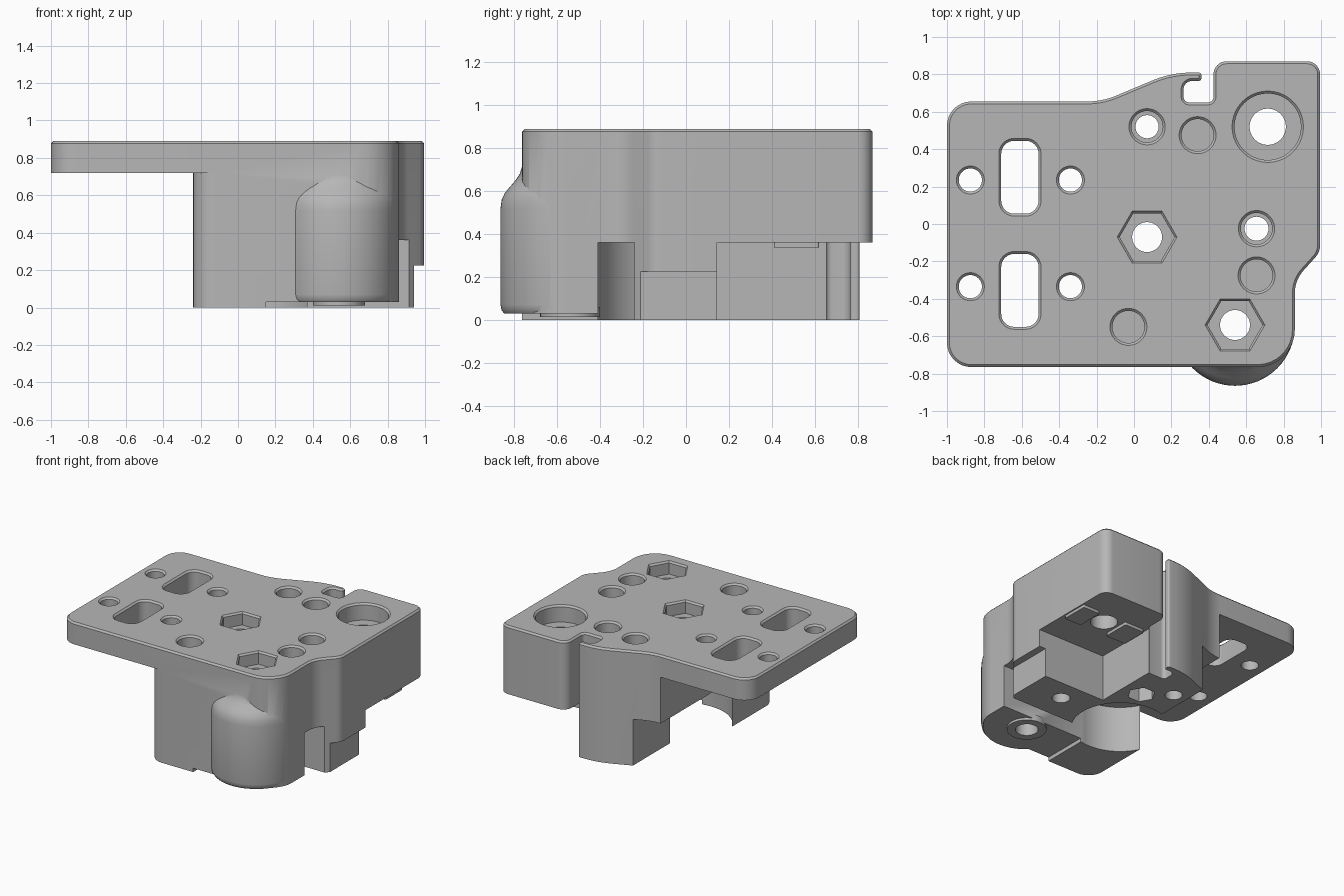
import bpy
import bmesh
import math
from mathutils import Vector

cube = bpy.data.objects.get("Cube")
if cube:
    bpy.data.objects.remove(cube, do_unlink=True)

grey = bpy.data.materials.new("plain grey")
grey.use_nodes = True
colour = (0.47, 0.47, 0.47, 1)
grey.diffuse_color = colour
grey.node_tree.nodes["Principled BSDF"].inputs["Base Color"].default_value = colour

TOP, PLATE, ROOF = 0.89, 0.72, 0.36
LOW, HIGH = -0.1, 1.0
EDGE = 0.013


def rounded(corners, steps=8):
    """Outline with each (x, y, radius) corner filleted."""
    out = []
    for i, (x, y, r) in enumerate(corners):
        p = Vector((x, y))
        a = (Vector(corners[i - 1][:2]) - p).normalized()
        b = (Vector(corners[(i + 1) % len(corners)][:2]) - p).normalized()
        if r == 0:
            out.append((x, y))
            continue
        half = a.angle(b) / 2
        c = p + (a + b).normalized() * r / math.sin(half)
        s = p + a * r / math.tan(half) - c
        e = p + b * r / math.tan(half) - c
        turn = math.atan2(s.x * e.y - s.y * e.x, s.dot(e))
        for k in range(steps + 1):
            t = turn * k / steps
            out.append((c.x + s.x * math.cos(t) - s.y * math.sin(t),
                        c.y + s.x * math.sin(t) + s.y * math.cos(t)))
    return out


def ring(x, y, r, n=40):
    return [(x + r * math.cos(math.tau * k / n), y + r * math.sin(math.tau * k / n))
            for k in range(n)]


def rect(x0, x1, y0, y1, r=0):
    return rounded([(x0, y0, r), (x1, y0, r), (x1, y1, r), (x0, y1, r)])


def loft(name, layers):
    """Closed solid through (outline, height) layers."""
    bm = bmesh.new()
    rows = [[bm.verts.new((x, y, z)) for x, y in o] for o, z in layers]
    for lo, hi in zip(rows, rows[1:]):
        for i in range(len(lo)):
            bm.faces.new((lo[i - 1], lo[i], hi[i], hi[i - 1]))
    bm.faces.new(rows[0][::-1])
    bm.faces.new(rows[-1])
    bmesh.ops.recalc_face_normals(bm, faces=bm.faces)
    mesh = bpy.data.meshes.new(name)
    bm.to_mesh(mesh)
    bm.free()
    mesh.materials.append(grey)
    obj = bpy.data.objects.new(name, mesh)
    bpy.context.collection.objects.link(obj)
    return obj


def prism(name, outline, z0, z1):
    return loft(name, [(outline, z0), (outline, z1)])


def combine(tool, operation="DIFFERENCE"):
    mod = body.modifiers.new("shape", "BOOLEAN")
    mod.operation, mod.object, mod.solver = operation, tool, "EXACT"
    bpy.context.view_layer.objects.active = body
    bpy.ops.object.modifier_apply(modifier=mod.name)
    bpy.data.objects.remove(tool, do_unlink=True)


def pocket(shape, floor):
    """Cut from the top with a chamfered rim; shape(d) is the outline grown by d."""
    combine(loft("pocket", [(shape(0), floor), (shape(0), TOP - EDGE),
                            (shape(EDGE), TOP), (shape(EDGE), HIGH)]))


# Main body outline, with the hooked slot at the back
outline = rounded([
    (-1, -0.765, 0.13), (0.86, -0.765, 0.2), (0.86, -0.3, 0.18), (0.995, -0.15, 0.1),
    (0.995, 0.87, 0.07), (0.425, 0.87, 0.07), (0.425, 0.65, 0.03), (0.265, 0.65, 0.03),
    (0.265, 0.765, 0.045), (0.36, 0.765, 0.015), (0.36, 0.81, 0.015),
    (0.2, 0.81, 0.55), (-0.17, 0.655, 0.4), (-1, 0.655, 0.13)])
body = prism("main_body", outline, 0, TOP)
bm = bmesh.new()
bm.from_mesh(body.data)
rim = [e for e in bm.edges if all(v.co.z > TOP - 0.01 for v in e.verts)]
bmesh.ops.bevel(bm, geom=rim, offset=EDGE, segments=1, affect="EDGES")
bm.to_mesh(body.data)
bm.free()

# Bulging front column that blends back under the plate
bx, by, br = 0.54, -0.545, 0.32
column = [(0.025, 0, 0.02), (0.045, 0, 0.005), (0.07, 0, 0), (0.52, 0, 0),
          (0.56, 0.006, 0), (0.59, 0.02, 0), (0.615, 0.04, 0), (0.65, 0.07, 0),
          (0.68, 0.09, 0), (0.72, 0.102, 0), (0.77, 0.106, 0)]
combine(loft("column", [(ring(bx, by + s, br - d, 64), z) for z, s, d in column]), "UNION")

# Space under the overhanging plate, leaving a rounded front corner
arc = [(-0.12 - 0.12 * math.sin(t), -0.645 - 0.12 * math.cos(t))
       for t in [math.pi / 2 * k / 8 for k in range(9)]]
combine(prism("under_plate", [(-1.2, -1), (-0.12, -1)] + arc + [(-0.24, 1), (-1.2, 1)],
              LOW, PLATE))

# Lower recesses: rear corner, side trim, channel, left side, gear cavity, front sole
gx, gy = 0.07, -0.07
for name, shape, z in [
        ("rear_recess", rect(0.41, 1.2, 0.145, 1.1), ROOF),
        ("side_trim", rect(0.94, 1.2, -0.4, 0.145), 0.225),
        ("channel", rect(gx, 1.2, -0.41, -0.24), ROOF),
        ("left_recess", rect(-0.6, -0.04, gy, 1.1), ROOF),
        ("gear_cavity", ring(gx, gy, 0.345, 64), ROOF),
        ("front_sole", rect(0.15, 1.2, -1.1, -0.4), 0.03)]:
    combine(prism(name, shape, LOW, z))

# Collar under the column and lugs under the rear corner
combine(prism("collar", ring(bx, -0.54, 0.14), 0.012, 0.06), "UNION")
for x0, x1 in [(0.43, 0.6), (0.84, 0.985)]:
    combine(prism("lug", rect(x0, x1, 0.41, 0.62, 0.01), 0.337, 0.4), "UNION")

# Round holes: x, y, radius, floor
for x, y, r, floor in [
        (-0.875, 0.235, 0.062, LOW), (-0.34, 0.235, 0.062, LOW),
        (-0.875, -0.335, 0.062, LOW), (-0.34, -0.335, 0.062, LOW),
        (0.07, 0.52, 0.084, 0.8), (0.655, -0.025, 0.084, 0.8),
        (0.34, 0.475, 0.086, 0.78), (0.655, -0.275, 0.086, 0.78),
        (-0.03, -0.55, 0.086, 0.78), (0.715, 0.52, 0.178, 0.76)]:
    pocket(lambda d: ring(x, y, r + d), floor)

# Hexagonal nut seats
for x, y in [(gx, gy), (bx, -0.54)]:
    pocket(lambda d: ring(x, y, 0.147 + d, 6), 0.79)

# Long slots
for y in [0.25, -0.355]:
    pocket(lambda d: rect(-0.71 - d, -0.51 + d, y - 0.195 - d, y + 0.195 + d, 0.07 + d), LOW)

# Through bores and the hexagonal recess below
for x, y, r in [(0.07, 0.52, 0.062), (0.655, -0.025, 0.064), (0.715, 0.52, 0.097),
                (gx, gy, 0.08), (bx, -0.54, 0.08)]:
    combine(prism("bore", ring(x, y, r), LOW, HIGH))
combine(prism("nut_recess", ring(0.25, 0.38, 0.1, 6), LOW, 0.15))

bpy.ops.object.select_all(action="DESELECT")
body.select_set(True)
bpy.context.view_layer.objects.active = body
bpy.ops.object.shade_smooth_by_angle(angle=math.radians(30))
